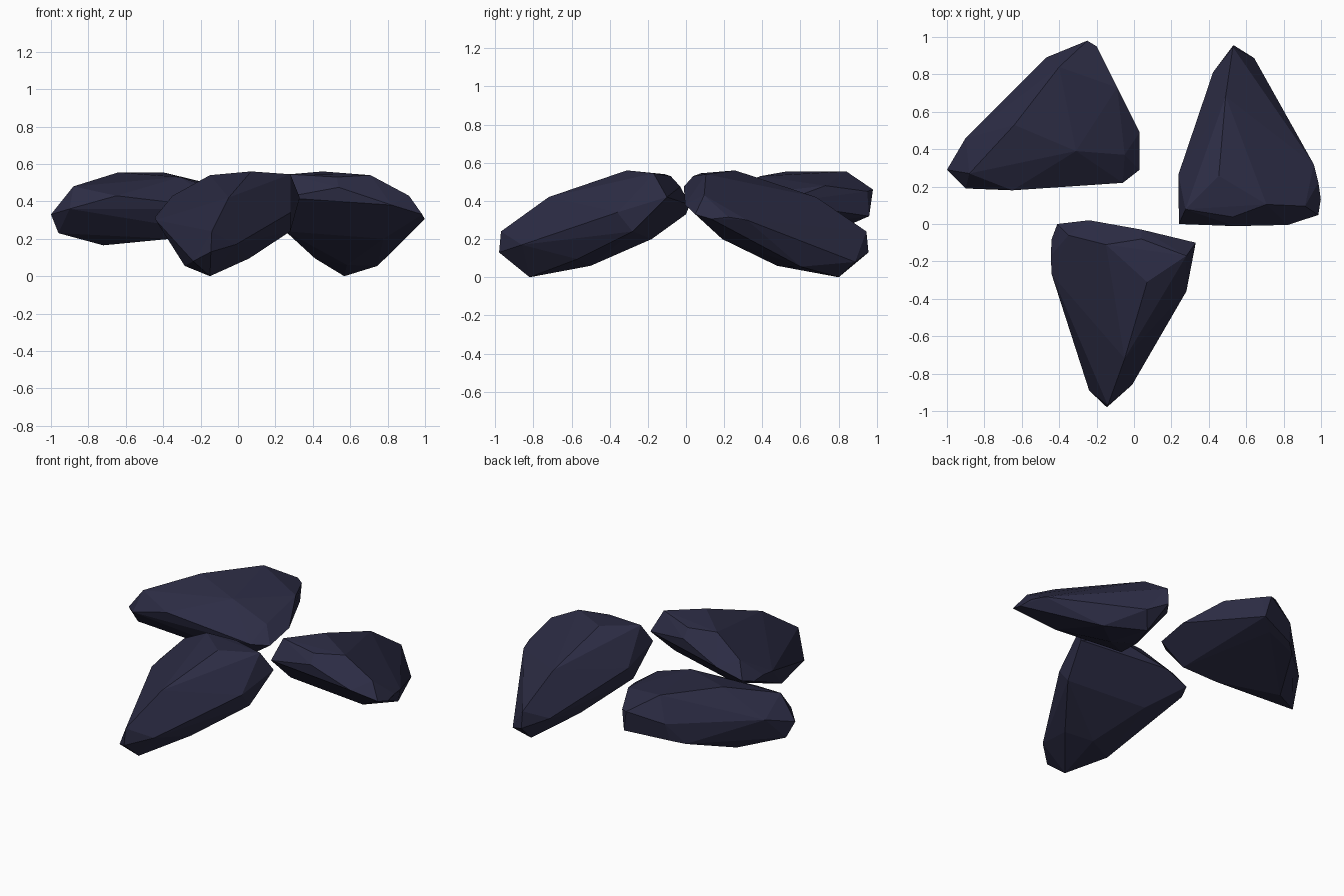
import bpy, bmesh, math
from mathutils import Matrix, Vector

if "Cube" in bpy.data.objects:
    bpy.data.objects.remove(bpy.data.objects["Cube"])

stone = bpy.data.materials.new("dark slate")
stone.diffuse_color = (0.025, 0.025, 0.058, 1)
stone.use_nodes = True
stone.node_tree.nodes["Principled BSDF"].inputs["Base Color"].default_value = stone.diffuse_color


def rock(name, points, matrix=Matrix()):
    """Faceted boulder: convex hull of a few corner points."""
    bm = bmesh.new()
    for p in points:
        bm.verts.new(matrix @ Vector(p))
    bmesh.ops.convex_hull(bm, input=bm.verts[:])
    loose = [v for v in bm.verts if not v.link_faces]
    bmesh.ops.delete(bm, geom=loose, context='VERTS')
    bmesh.ops.dissolve_limit(bm, angle_limit=math.radians(3), verts=bm.verts[:], edges=bm.edges[:])
    bmesh.ops.recalc_face_normals(bm, faces=bm.faces[:])
    me = bpy.data.meshes.new(name)
    bm.to_mesh(me)
    bm.free()
    me.materials.append(stone)
    bpy.context.collection.objects.link(bpy.data.objects.new(name, me))


# Tilted rock, used twice: rim, tip, top ridge, underside
tilted = [
    (-.41, 0, .33), (-.24, .02, .38), (.04, -.03, .475), (.33, -.10, .42), (.28, -.36, .34),
    (.28, -.28, .24), (-.01, -.86, .17), (-.24, -.89, .08),
    (-.44, -.27, .30), (-.445, -.17, .315), (-.44, -.08, .305),
    (-.14, -.97, .24), (-.145, -.98, .13),
    (-.05, -.72, .42), (.07, -.31, .56), (.28, -.17, .545), (.04, -.08, .53),
    (-.15, -.11, .54), (-.35, -.06, .43),
    (-.15, -.82, 0), (-.285, -.59, .055), (-.10, -.50, .06), (.06, -.57, .095),
    (-.235, -.18, .2), (-.39, -.25, .24)]

# Flatter rock lying level: rim, top, underside
level = [
    (-1, .29, .33), (-.96, .33, .23), (-.90, .46, .38), (-.47, .89, .40),
    (-.49, .86, .285), (-.56, .80, .26),
    (-.25, .98, .46), (-.20, .95, .45), (-.22, .96, .32), (.03, .49, .39), (.03, .29, .35),
    (-.06, .22, .36), (-.65, .18, .43), (-.90, .19, .36),
    (-.40, .84, .555), (-.64, .53, .555), (-.88, .27, .48), (-.31, .39, .53), (-.21, .36, .48),
    (-.05, .37, .44), (-.09, .73, .48),
    (-.72, .50, .165), (-.36, .33, .20), (-.14, .29, .235), (-.32, .88, .285)]

turn = Matrix.Translation((.24, 0, 0)) @ Matrix.Rotation(math.radians(191.4), 4, 'Z') \
    @ Matrix.Translation((-.33, .10, 0))
rock("front_rock", tilted)
rock("right_rock", tilted, turn)
rock("left_rock", level)
